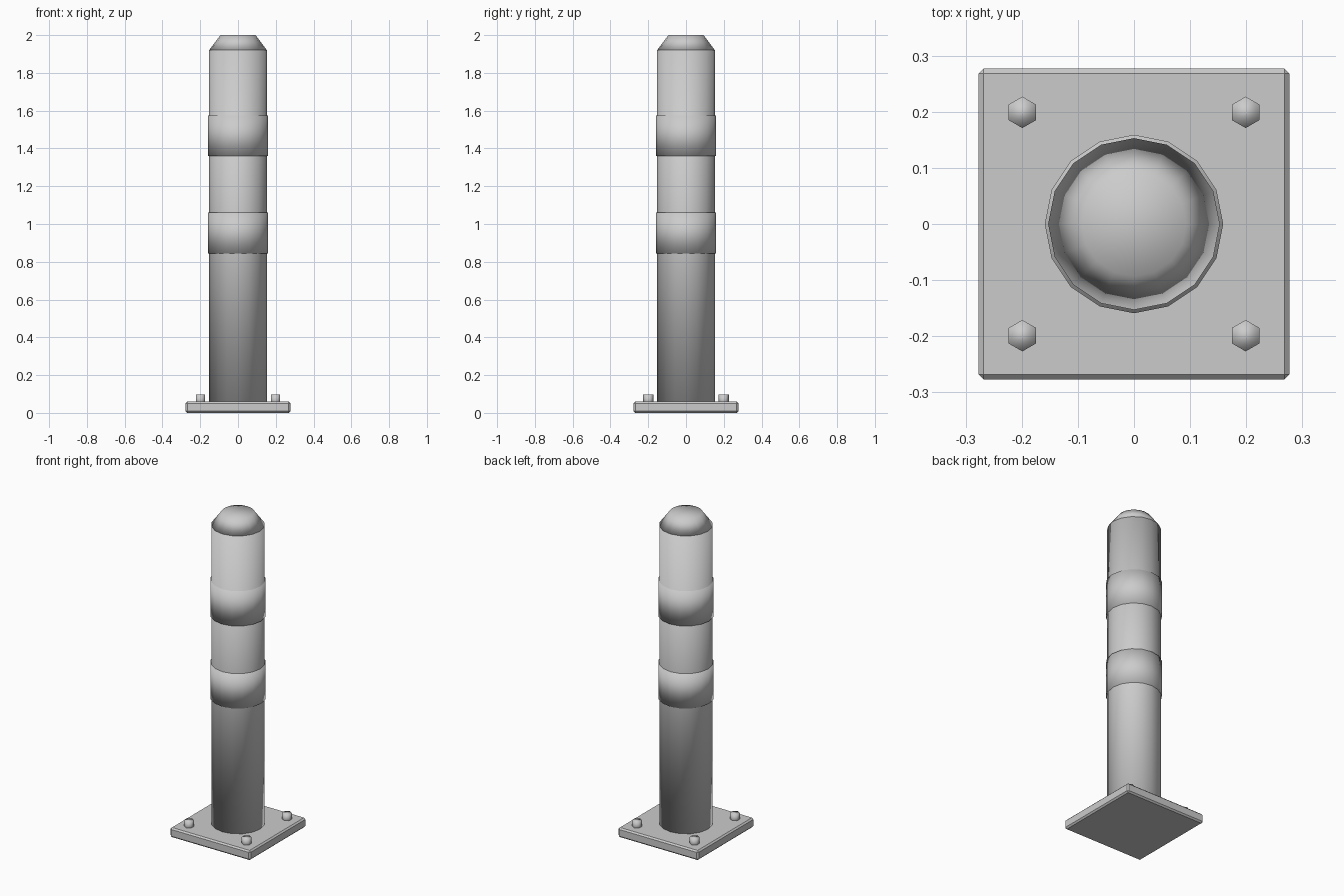
import bpy
import bmesh
from mathutils import Matrix

cube = bpy.data.objects.get("Cube")
if cube:
    bpy.data.objects.remove(cube, do_unlink=True)

grey = bpy.data.materials.new("light_grey")
grey.use_nodes = True
colour = (0.6, 0.6, 0.6, 1)
grey.diffuse_color = colour
grey.node_tree.nodes["Principled BSDF"].inputs["Base Color"].default_value = colour


def add_object(name, bm, smooth):
    mesh = bpy.data.meshes.new(name)
    for face in bm.faces:
        face.smooth = smooth
    bm.to_mesh(mesh)
    bm.free()
    mesh.materials.append(grey)
    obj = bpy.data.objects.new(name, mesh)
    bpy.context.collection.objects.link(obj)
    return obj


def add_round(name, sides, bottom, top, r_bottom, r_top, x=0, y=0):
    """Closed, fully smooth cylinder or frustum with a vertex on the y axis."""
    bm = bmesh.new()
    place = Matrix.Translation((x, y, (bottom + top) / 2))
    bmesh.ops.create_cone(bm, cap_ends=True, segments=sides, radius1=r_bottom,
                          radius2=r_top, depth=top - bottom, matrix=place)
    return add_object(name, bm, True)


# Square base plate with chamfered edges
PLATE = 0.06
bm = bmesh.new()
bmesh.ops.create_cube(bm, size=1, matrix=Matrix.Translation((0, 0, PLATE / 2))
                      @ Matrix.Diagonal((0.554, 0.554, PLATE, 1)))
plate = add_object("base_plate", bm, False)
chamfer = plate.modifiers.new("chamfer", "BEVEL")
chamfer.width = 0.009
chamfer.segments = 1

# Post and its tapered cap
add_round("post", 16, 0.03, 1.92, 0.153, 0.153)
add_round("post_cap", 16, 1.92, 2.0, 0.153, 0.093)

# Two raised bands around the post
for name, low in (("lower_band", 0.845), ("upper_band", 1.36)):
    add_round(name, 16, low, low + 0.215, 0.159, 0.159)

# Hexagonal bolts in the plate corners
for side, x in (("right", -0.199), ("left", 0.199)):
    for end, y in (("front", -0.199), ("back", 0.199)):
        add_round(f"bolt_{end}_{side}", 6, 0.04, 0.098, 0.028, 0.028, x, y)
